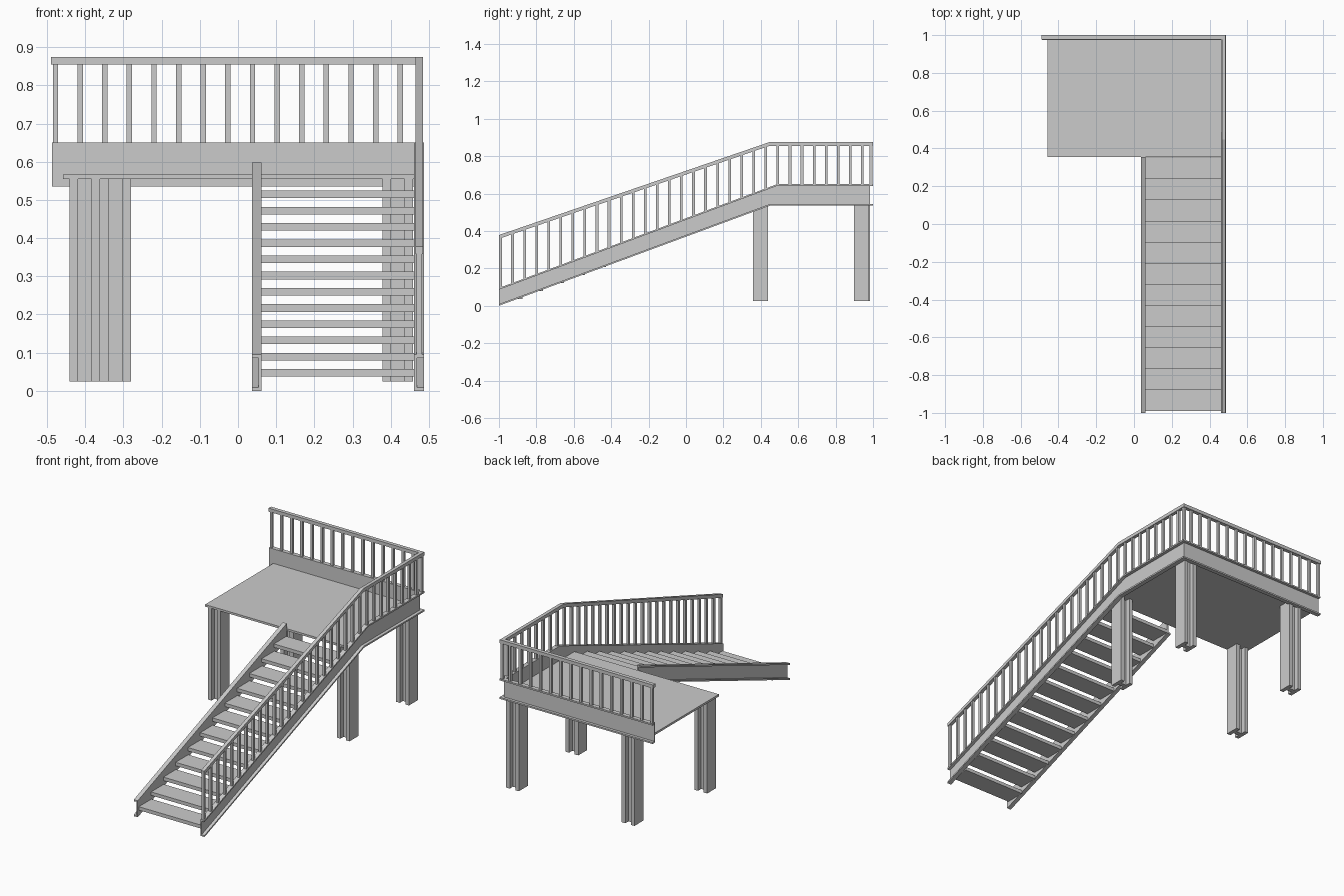
import bpy, bmesh

if "Cube" in bpy.data.objects:
    bpy.data.objects.remove(bpy.data.objects["Cube"])

def extrude(name, parts):
    """Each part: (axis, low, high, polygon) - polygon extruded along that axis."""
    bm = bmesh.new()
    for axis, lo, hi, poly in parts:
        def pt(c, p):
            return {'x': (c, p[0], p[1]), 'y': (p[0], c, p[1]), 'z': (p[0], p[1], c)}[axis]
        a = [bm.verts.new(pt(lo, p)) for p in poly]
        b = [bm.verts.new(pt(hi, p)) for p in poly]
        n = len(poly)
        bm.faces.new(a)
        bm.faces.new(b[::-1])
        for i in range(n):
            bm.faces.new((a[i], b[i], b[(i + 1) % n], a[(i + 1) % n]))
    bmesh.ops.recalc_face_normals(bm, faces=bm.faces)
    me = bpy.data.meshes.new(name)
    bm.to_mesh(me)
    bm.free()
    ob = bpy.data.objects.new(name, me)
    bpy.context.collection.objects.link(ob)
    return ob

def box(x0, x1, y0, y1, z0, z1):
    return ('z', z0, z1, [(x0, y0), (x1, y0), (x1, y1), (x0, y1)])

def strip(top, bottom):
    return top + bottom[::-1]

def shift(pts, dz):
    return [(y, z + dz) for y, z in pts]

T = 0.009            # steel plate thickness
SLOPE = 0.371

# Right stringer: channel opening outward, running on along the landing
top = [(-1, 0.095), (0.487, 0.65), (1, 0.65)]
bot = [(-1, 0.0), (0.449, 0.535), (1, 0.535)]
web_top = top[:2] + [(0.984, 0.65)]
web_bot = bot[:2] + [(0.984, 0.535)]
extrude("right_stringer", [
    ('x', 0.461, 0.469, strip(web_top, web_bot)),
    ('x', 0.469, 0.487, strip(top, shift(top, -T))),
    ('x', 0.469, 0.487, strip(shift(bot, T), bot))])

# Left stringer: mirrored channel ending at the landing
END = 0.355
top_l = [(-1, 0.095), (END, 0.095 + 1.355 * SLOPE)]
bot_l = [(-1, 0.0), (END, 1.355 * SLOPE)]
extrude("left_stringer", [
    ('x', 0.054, 0.062, strip(top_l, bot_l)),
    ('x', 0.037, 0.054, strip(top_l, shift(top_l, -T))),
    ('x', 0.037, 0.054, strip(shift(bot_l, T), bot_l))])

# Rear channel of the landing
extrude("rear_channel", [
    box(-0.487, 0.469, 0.975, 0.984, 0.535, 0.65),
    box(-0.487, 0.469, 0.984, 1.0, 0.65 - T, 0.65),
    box(-0.487, 0.469, 0.984, 1.0, 0.535, 0.535 + T)])

# Landing plate
extrude("landing", [box(-0.458, 0.461, END, 0.975, 0.555, 0.567)])

# Treads
for i in range(12):
    y, z = -0.99 + 0.1116 * i, 0.037 + 0.0425 * i
    extrude(f"tread_{i + 1}", [box(0.062, 0.461, y, y + 0.115, z, z + 0.02)])

# H-section posts
W, F, H = 0.081, 0.023, 0.012
for name, x, y in (("front_left", -0.442, 0.358), ("rear_left", -0.361, 0.903),
                   ("front_right", 0.378, 0.358), ("rear_right", 0.378, 0.898)):
    c = y + W / 2
    extrude(name + "_post", [
        box(x, x + F, y, y + W, 0.024, 0.555),
        box(x + W - F, x + W, y, y + W, 0.024, 0.555),
        box(x + F, x + W - F, c - H, c + H, 0.024, 0.555)])

# Handrails
rail = [(-1, 0.378), (0.447, 0.875), (1, 0.875)]
extrude("side_handrail", [('x', 0.465, 0.485, strip(rail, shift(rail, -0.02)))])
extrude("rear_handrail", [box(-0.49, 0.465, 0.978, 1.0, 0.855, 0.875)])

def height(pts, y):
    (y0, z0), (y1, z1) = pts[:2]
    return z0 + (z1 - z0) * min(1, (y - y0) / (y1 - y0))

# Balusters, ends cut to follow the stringer and rail slopes
B, STEP = 0.014, 0.0645
side = []
for y in [-0.999 + STEP * i for i in range(31)] + [0.982]:
    e = y + B
    side.append(('x', 0.468, 0.482, [
        (y, height(top, y) - 0.003), (e, height(top, e) - 0.003),
        (e, height(rail, e) - 0.015), (y, height(rail, y) - 0.015)]))
extrude("side_balusters", side)
extrude("rear_balusters", [box(x, x + B, 0.982, 0.996, 0.648, 0.858)
                           for x in [-0.485 + STEP * i for i in range(15)]])
